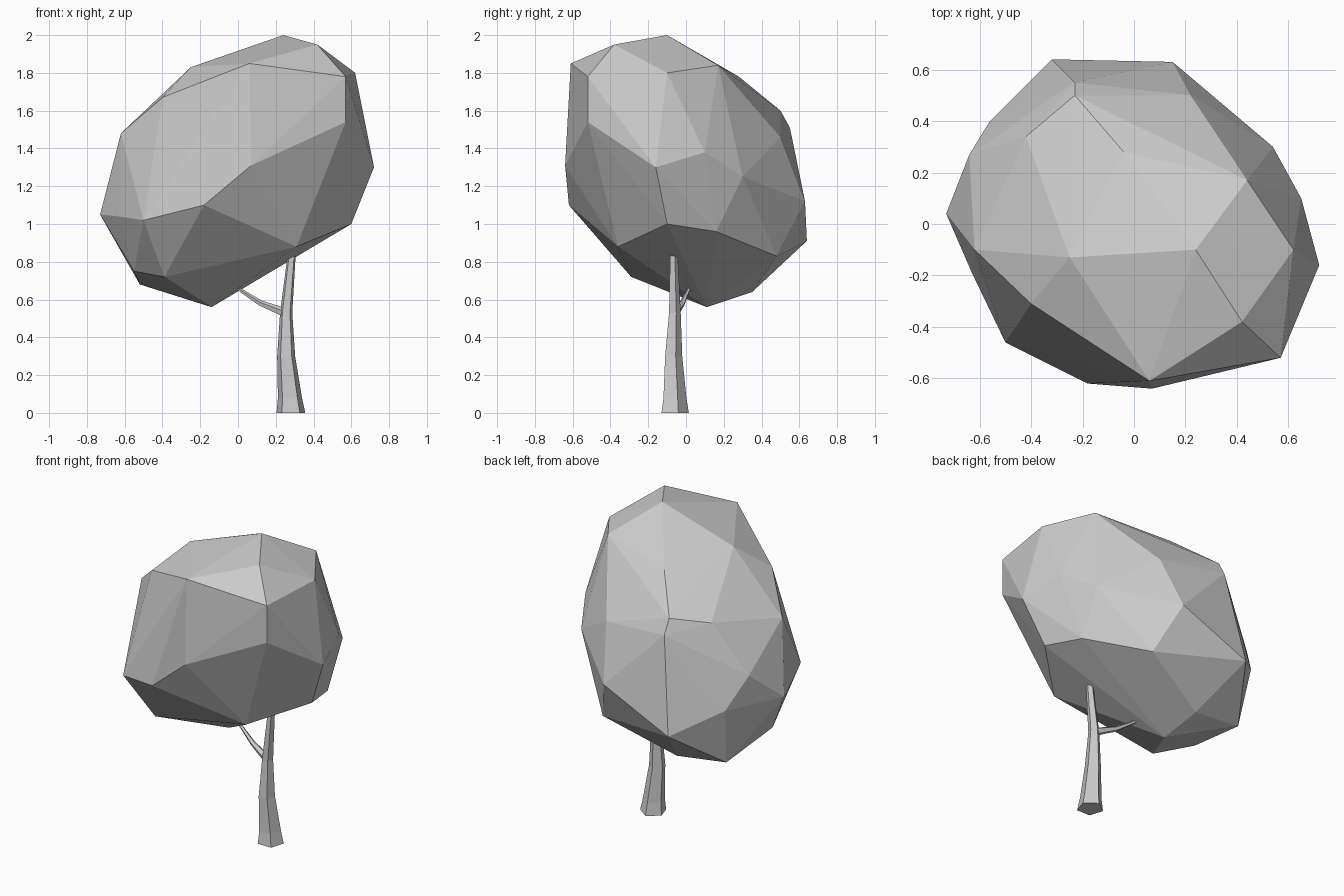
import bpy
import bmesh
import math
from mathutils import Vector

default_cube = bpy.data.objects.get("Cube")
if default_cube:
    bpy.data.objects.remove(default_cube, do_unlink=True)


def make_material(name, colour):
    material = bpy.data.materials.new(name)
    material.use_nodes = True
    material.diffuse_color = colour
    shader = material.node_tree.nodes["Principled BSDF"]
    shader.inputs["Base Color"].default_value = colour
    return material


grey = make_material("plain grey", (0.6, 0.6, 0.6, 1))


def finish_object(name, mesh_builder, material):
    """Turn a bmesh into a flat shaded object with outward normals."""
    bmesh.ops.recalc_face_normals(mesh_builder, faces=mesh_builder.faces)
    mesh = bpy.data.meshes.new(name)
    mesh_builder.to_mesh(mesh)
    mesh_builder.free()
    mesh.materials.append(material)
    obj = bpy.data.objects.new(name, mesh)
    bpy.context.collection.objects.link(obj)
    return obj


def faceted_hull(name, corners, material):
    """Wrap a faceted boulder-like skin around a few corner points."""
    builder = bmesh.new()
    for corner in corners:
        builder.verts.new(corner)
    result = bmesh.ops.convex_hull(builder, input=builder.verts)
    loose = [item for item in result["geom_interior"] + result["geom_unused"]
             if isinstance(item, bmesh.types.BMVert)]
    bmesh.ops.delete(builder, geom=list(set(loose)), context="VERTS")
    return finish_object(name, builder, material)


def tapered_limb(name, stations, sides, material, direction=None):
    """Loft a polygon section through (centre, radius) stations."""
    builder = bmesh.new()
    axis = Vector(direction) if direction else Vector((0, 0, 1))
    turn = axis.to_track_quat("Z", "Y") if direction else None
    start = math.radians(-54)
    rings = []
    for centre, radius in stations:
        ring = []
        for index in range(sides):
            angle = start + index * math.tau / sides
            offset = Vector((math.cos(angle), math.sin(angle), 0)) * radius
            if turn:
                offset = turn @ offset
            ring.append(builder.verts.new(Vector(centre) + offset))
        rings.append(ring)
    for lower, upper in zip(rings, rings[1:]):
        for index in range(sides):
            following = (index + 1) % sides
            builder.faces.new((lower[index], lower[following],
                               upper[following], upper[index]))
    builder.faces.new(rings[0])
    builder.faces.new(rings[-1])
    return finish_object(name, builder, material)


# Leafy crown, described by the corners of its facets from top to bottom
crown_top = [
    (.24, -.1, 2), (.42, -.38, 1.95), (.62, -.1, 1.8), (.57, -.52, 1.78),
    (.06, -.61, 1.85), (-.25, -.13, 1.83), (.44, .17, 1.84), (-.04, .28, 1.78),
    (-.4, -.31, 1.67), (-.23, .5, 1.6),
]
crown_middle = [
    (.57, -.52, 1.54), (.72, -.16, 1.3), (.65, .1, 1.38), (.54, .3, 1.25),
    (.22, .5, 1.46), (-.23, .55, 1.51), (-.42, .34, 1.56), (-.62, -.1, 1.48),
    (-.48, -.27, 1.48), (.07, -.64, 1.31), (-.64, .27, 1.25),
]
crown_bottom = [
    (-.18, -.62, 1.1), (-.5, -.46, 1.02), (-.63, -.19, 1.04), (-.73, .04, 1.05),
    (-.56, .4, 1.05), (-.32, .64, .91), (.15, .63, 1.12), (.6, -.1, 1),
    (.53, .16, .96), (.26, .48, .83), (.31, -.36, .88), (-.18, .35, .64),
    (-.52, .33, .68), (-.14, .11, .56), (-.39, -.29, .72), (-.55, -.1, .75),
]
faceted_hull("leaf_crown", crown_top + crown_middle + crown_bottom, grey)

# Five sided trunk with a flared foot
trunk_stations = [
    ((.28, -.065, 0), .08),
    ((.275, -.065, .08), .067),
    ((.255, -.07, .3), .05),
    ((.255, -.062, .53), .034),
    ((.29, -.067, .9), .02),
]
tapered_limb("trunk", trunk_stations, 5, grey)

# Thin side branch that reaches up into the crown
branch_stations = [
    ((.25, -.06, .53), .026),
    ((.12, -.02, .58), .016),
    ((.02, .01, .645), .01),
    ((-.04, .03, .69), .008),
]
tapered_limb("side_branch", branch_stations, 5, grey, direction=(-.8, .25, .5))
